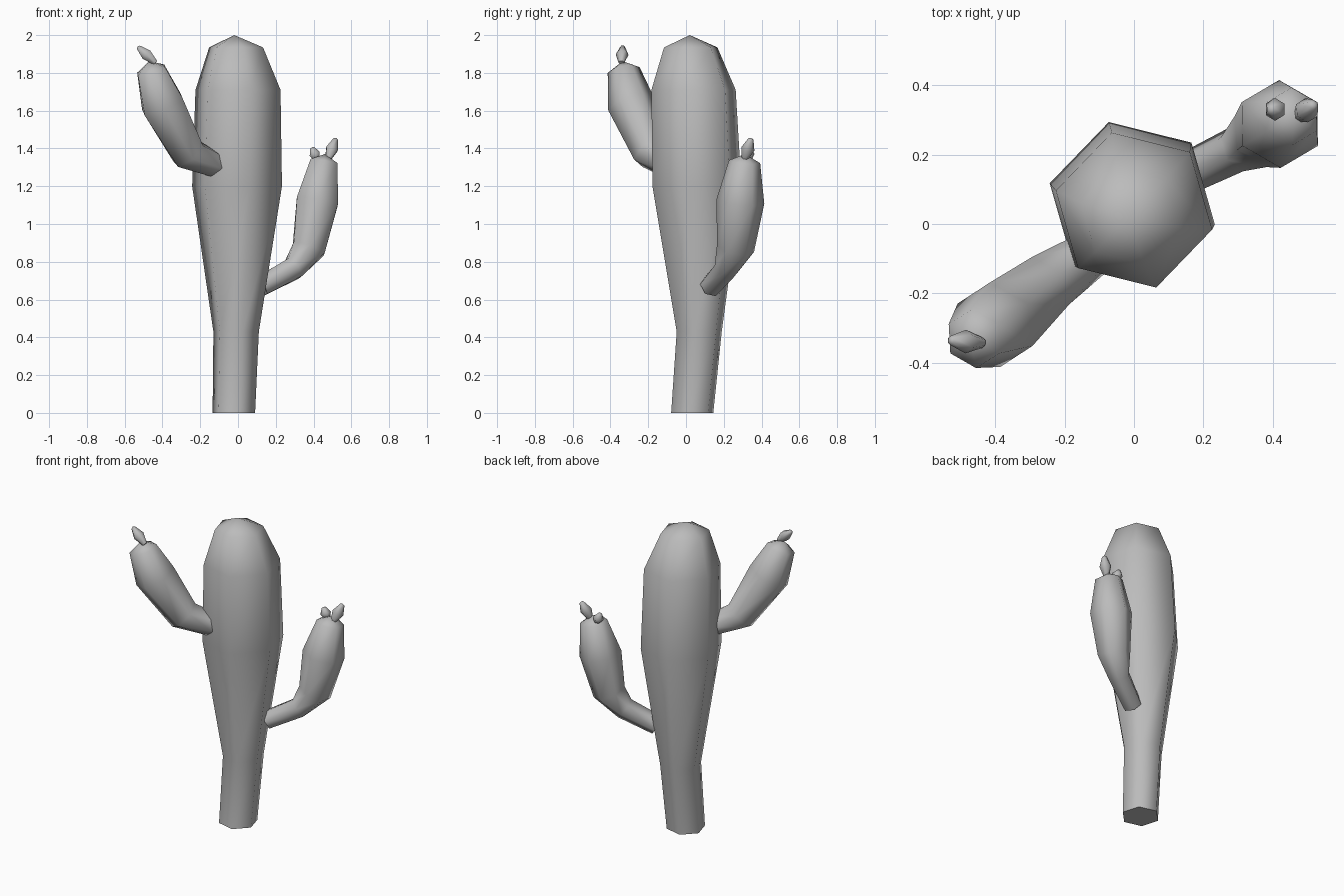
import bpy
import bmesh
import math
from mathutils import Vector

SIDES = 6

cube = bpy.data.objects.get("Cube")
if cube:
    bpy.data.objects.remove(cube, do_unlink=True)

grey = bpy.data.materials.new("plain_grey")
grey.use_nodes = True
grey.diffuse_color = (0.5, 0.5, 0.5, 1)
grey.node_tree.nodes["Principled BSDF"].inputs["Base Color"].default_value = (0.5, 0.5, 0.5, 1)


def stem(name, rings, ref, tip=None, upright=False):
    """Skin six-sided rings (x, y, z, radius) along a path, with an optional pointed tip."""
    bm = bmesh.new()
    centres = [Vector(r[:3]) for r in rings]
    path = centres + ([Vector(tip)] if tip else [])
    loops = []
    for i, c in enumerate(centres):
        along = path[min(i + 1, len(path) - 1)] - path[max(i - 1, 0)]
        normal = Vector((0, 0, 1)) if upright else along.normalized()
        u = Vector(ref)
        u = (u - normal * u.dot(normal)).normalized()
        v = normal.cross(u)
        angles = [math.tau * k / SIDES for k in range(SIDES)]
        loops.append([bm.verts.new(c + rings[i][3] * (u * math.cos(a) + v * math.sin(a)))
                      for a in angles])
    for low, high in zip(loops, loops[1:]):
        for k in range(SIDES):
            n = (k + 1) % SIDES
            bm.faces.new((low[k], low[n], high[n], high[k]))
    bm.faces.new(loops[0][::-1])
    if tip:
        top = bm.verts.new(tip)
        for k in range(SIDES):
            bm.faces.new((loops[-1][k], loops[-1][(k + 1) % SIDES], top))
    else:
        bm.faces.new(loops[-1])
    bmesh.ops.recalc_face_normals(bm, faces=bm.faces)
    mesh = bpy.data.meshes.new(name)
    bm.to_mesh(mesh)
    bm.free()
    mesh.materials.append(grey)
    obj = bpy.data.objects.new(name, mesh)
    bpy.context.collection.objects.link(obj)
    bpy.ops.object.select_all(action="DESELECT")
    obj.select_set(True)
    bpy.context.view_layer.objects.active = obj
    bpy.ops.object.shade_smooth_by_angle(angle=math.radians(75))
    return obj


def bud(name, base, tip, radius):
    """Small faceted bud, widest just past its middle."""
    a, b = Vector(base), Vector(tip)
    profile = [(0, 0.45), (0.5, 1.0), (0.95, 0.4)]
    rings = [(*a.lerp(b, t), radius * w) for t, w in profile]
    stem(name, rings, (0, 1, 0), tip=b)


# Trunk
turn = math.radians(-14)
stem("trunk", [(-0.022, 0.033, 0, 0.116), (-0.01, 0.07, 0.43, 0.124),
               (-0.005, 0.058, 1.2, 0.245), (0, 0.04, 1.71, 0.232),
               (-0.01, 0.025, 1.935, 0.147)],
     (math.cos(turn), math.sin(turn), 0), tip=(-0.02, 0.02, 2.0), upright=True)

# Arms
side = (0, 1, 0)
stem("left_arm", [(0.12, 0.13, 0.67, 0.06), (0.295, 0.215, 0.765, 0.068),
                  (0.375, 0.262, 0.87, 0.1), (0.42, 0.288, 1.12, 0.127),
                  (0.455, 0.31, 1.33, 0.083)],
     side, tip=(0.46, 0.312, 1.37))
stem("right_arm", [(-0.12, -0.085, 1.31, 0.07), (-0.265, -0.185, 1.375, 0.1),
                   (-0.4, -0.29, 1.635, 0.127), (-0.46, -0.33, 1.815, 0.086)],
     side, tip=(-0.47, -0.335, 1.862))

# Buds on the arm tips
bud("left_arm_large_bud", (0.475, 0.31, 1.34), (0.52, 0.345, 1.455), 0.036)
bud("left_arm_small_bud", (0.42, 0.33, 1.335), (0.392, 0.33, 1.407), 0.033)
bud("right_arm_bud", (-0.437, -0.342, 1.853), (-0.532, -0.335, 1.94), 0.034)
